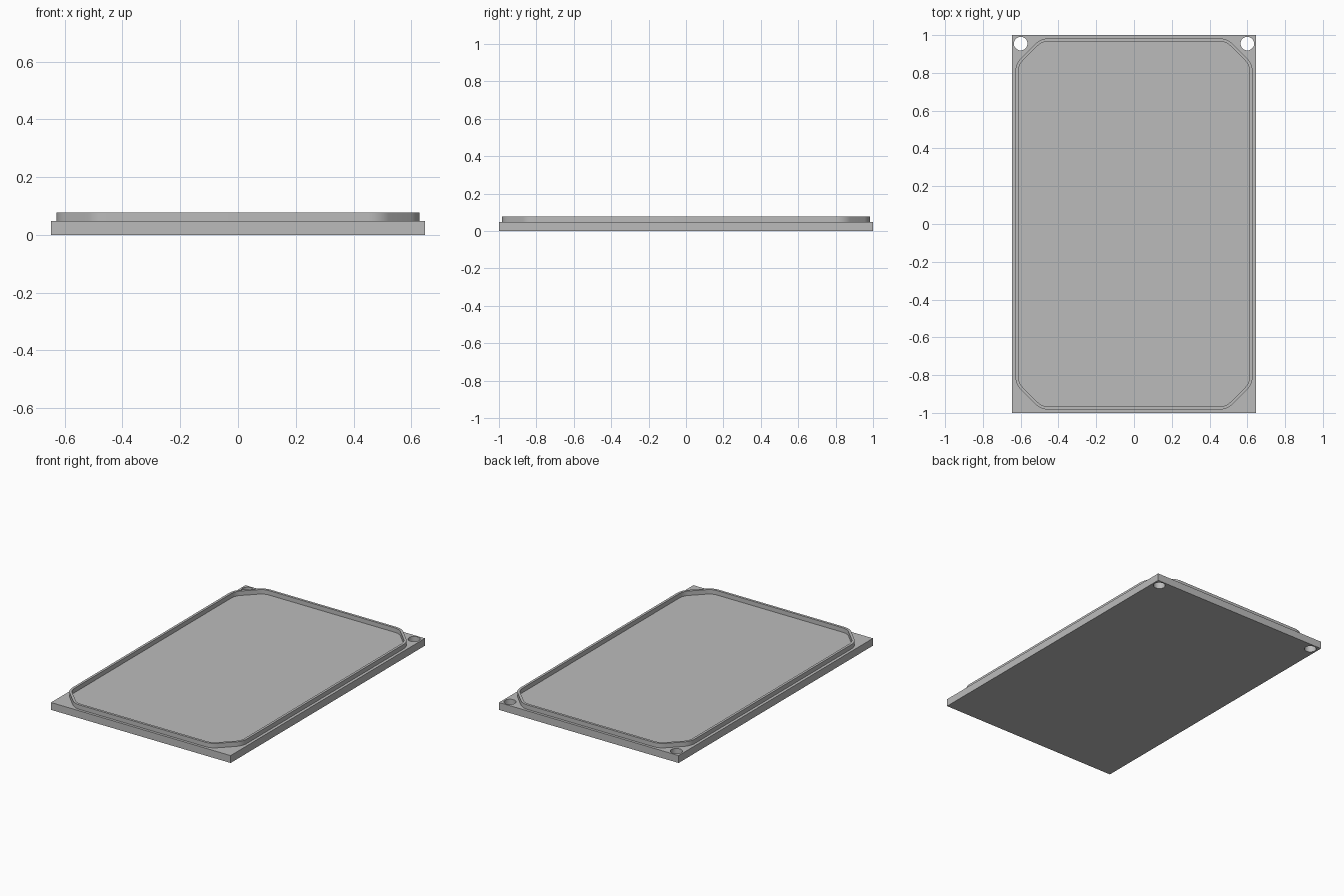
import bpy
import bmesh
import math
from mathutils import Vector

if "Cube" in bpy.data.objects:
    bpy.data.objects.remove(bpy.data.objects["Cube"])

HALF_X, HALF_Y = 0.647, 1.0        # plate half size
PLATE_TOP, RIM_TOP = 0.048, 0.077
RIM_X, RIM_Y = 0.628, 0.983        # outer half size of the rim
RIM_WIDTH = 0.016
CHAMFER, ROUND = 0.135, 0.10       # cut corner and its rounding

grey = bpy.data.materials.new("grey")
grey.diffuse_color = (0.5, 0.5, 0.5, 1)
grey.use_nodes = True
grey.node_tree.nodes["Principled BSDF"].inputs["Base Color"].default_value = grey.diffuse_color


def arc(cx, cy, r, a0, a1, steps):
    return [(cx + r * math.cos(math.radians(a0 + (a1 - a0) * i / steps)),
             cy + r * math.sin(math.radians(a0 + (a1 - a0) * i / steps)))
            for i in range(steps + 1)]


def rim_loop(inset):
    """Rectangle with rounded 45 degree corners, pulled inwards by inset."""
    r = ROUND - inset
    t = CHAMFER + ROUND * math.tan(math.radians(22.5))
    corner = (arc(RIM_X - ROUND, RIM_Y - t, r, 0, 45, 8)
              + arc(RIM_X - t, RIM_Y - ROUND, r, 45, 90, 8))
    flipped = corner[::-1]
    return (corner + [(-x, y) for x, y in flipped]
            + [(-x, -y) for x, y in corner] + [(x, -y) for x, y in flipped])


def solid(name, loops, z0, z1):
    """Fill an outline with holes and raise it from z0 to z1."""
    bm = bmesh.new()
    for loop in loops:
        verts = [bm.verts.new((x, y, z0)) for x, y in loop]
        for i, v in enumerate(verts):
            bm.edges.new((v, verts[(i + 1) % len(verts)]))
    bmesh.ops.triangle_fill(bm, edges=bm.edges[:], use_beauty=True,
                            use_dissolve=False, normal=Vector((0, 0, 1)))
    raised = bmesh.ops.extrude_face_region(bm, geom=bm.faces[:],
                                           use_keep_orig=True)
    bmesh.ops.translate(bm, vec=(0, 0, z1 - z0),
                        verts=[g for g in raised["geom"]
                               if isinstance(g, bmesh.types.BMVert)])
    bmesh.ops.recalc_face_normals(bm, faces=bm.faces[:])
    mesh = bpy.data.meshes.new(name)
    bm.to_mesh(mesh)
    bm.free()
    mesh.materials.append(grey)
    ob = bpy.data.objects.new(name, mesh)
    bpy.context.collection.objects.link(ob)
    bpy.ops.object.select_all(action='DESELECT')
    ob.select_set(True)
    bpy.context.view_layer.objects.active = ob
    bpy.ops.object.shade_smooth_by_angle(angle=math.radians(30))
    return ob


# Base plate with two mounting holes in the back corners
outline = [(-HALF_X, -HALF_Y), (HALF_X, -HALF_Y), (HALF_X, HALF_Y), (-HALF_X, HALF_Y)]
holes = [arc(s * 0.60, 0.955, 0.036, 0, 360, 32)[:-1] for s in (-1, 1)]
solid("base_plate", [outline] + holes, 0, PLATE_TOP)

# Thin raised rim around the tray floor
solid("raised_rim", [rim_loop(0), rim_loop(RIM_WIDTH)], PLATE_TOP, RIM_TOP)
